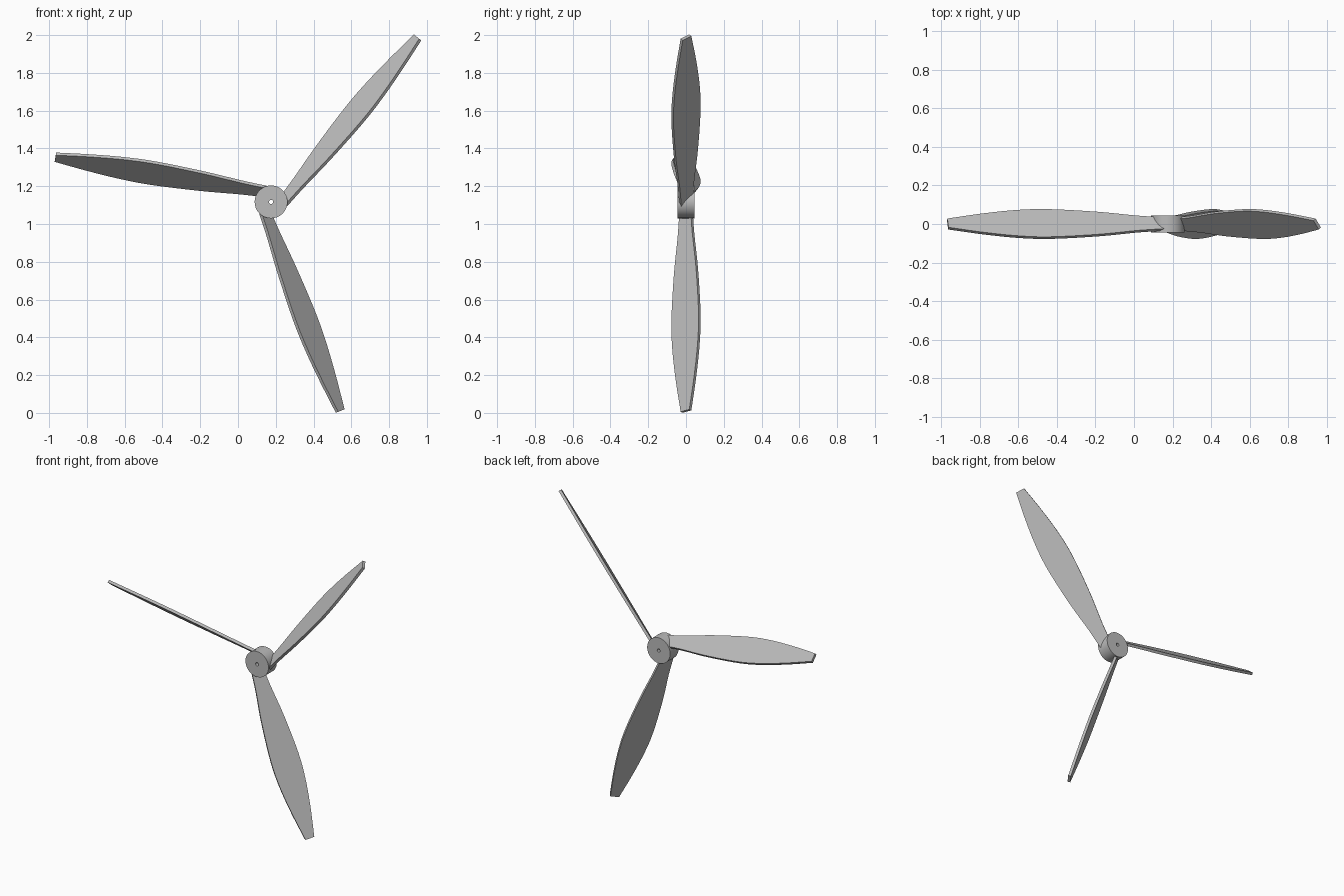
import bpy, bmesh, math
from mathutils import Vector, Matrix

cube = bpy.data.objects.get("Cube")
if cube:
    bpy.data.objects.remove(cube, do_unlink=True)

HUB = Vector((0.175, 0, 1.117))
HUB_RADIUS, HUB_HALF, HOLE = 0.087, 0.045, 0.011
PITCH, THICK, OFFSET = math.radians(52), 0.018, 0.05
# Half chord of the blade at stations along its length
STATIONS = [(0.033, 0.038), (0.17, 0.049), (0.375, 0.074), (0.63, 0.091),
            (0.80, 0.085), (0.98, 0.062), (1.165, 0.029)]

grey = bpy.data.materials.new("light_grey")
grey.use_nodes = True
colour = (0.5, 0.5, 0.5, 1)
grey.diffuse_color = colour
grey.node_tree.nodes["Principled BSDF"].inputs["Base Color"].default_value = colour


def finish(name, bm):
    bmesh.ops.recalc_face_normals(bm, faces=bm.faces)
    mesh = bpy.data.meshes.new(name)
    bm.to_mesh(mesh)
    bm.free()
    mesh.materials.append(grey)
    obj = bpy.data.objects.new(name, mesh)
    bpy.context.collection.objects.link(obj)
    obj.location = HUB
    bpy.ops.object.select_all(action='DESELECT')
    obj.select_set(True)
    bpy.context.view_layer.objects.active = obj
    bpy.ops.object.shade_smooth_by_angle(angle=math.radians(30))
    return obj


def smooth_curve(points, steps=5):
    """Catmull-Rom curve through the points."""
    p = [Vector(q) for q in points]
    p = [2 * p[0] - p[1]] + p + [2 * p[-1] - p[-2]]
    out = []
    for a, b, c, d in zip(p, p[1:], p[2:], p[3:]):
        for i in range(steps):
            t = i / steps
            out.append(b + 0.5 * t * (c - a + t * (2 * a - 5 * b + 4 * c - d
                                                   + t * (3 * (b - c) + d - a))))
    return out + [p[-2]]


def blade(name, degrees):
    angle = math.radians(degrees)
    radial = Vector((math.cos(angle), 0, math.sin(angle)))
    side = Vector((math.sin(angle), 0, -math.cos(angle)))
    back = Vector((0, 1, 0))
    chord = side * math.cos(PITCH) - back * math.sin(PITCH)
    normal = back * math.cos(PITCH) + side * math.sin(PITCH)
    outline = smooth_curve(STATIONS)
    outline += [Vector((q.x, -q.y)) for q in reversed(outline)]
    # Pitched flat plate with a curved outline
    bm = bmesh.new()
    face = bm.faces.new([bm.verts.new(radial * q.x + chord * q.y + side * OFFSET
                                      - normal * THICK / 2) for q in outline])
    new = bmesh.ops.extrude_face_region(bm, geom=[face], use_keep_orig=True)["geom"]
    bmesh.ops.translate(bm, vec=normal * THICK,
                        verts=[v for v in new if isinstance(v, bmesh.types.BMVert)])
    return finish(name, bm)


# Hub: a cylinder with a small shaft hole
bm = bmesh.new()
corners = [(HOLE, -HUB_HALF), (HUB_RADIUS, -HUB_HALF), (HUB_RADIUS, HUB_HALF), (HOLE, HUB_HALF)]
ring = [bm.verts.new((r, y, 0)) for r, y in corners]
edges = [bm.edges.new((ring[i - 1], ring[i])) for i in range(len(ring))]
bmesh.ops.spin(bm, geom=ring + edges, axis=(0, 1, 0), cent=(0, 0, 0),
               angle=math.tau, steps=32, use_merge=True)
bmesh.ops.remove_doubles(bm, verts=bm.verts, dist=0.0001)
finish("hub", bm)

# Three equally spaced blades
for label, turn in (("upper", 0), ("side", 120), ("lower", 240)):
    blade(label + "_blade", 50.75 + turn)
